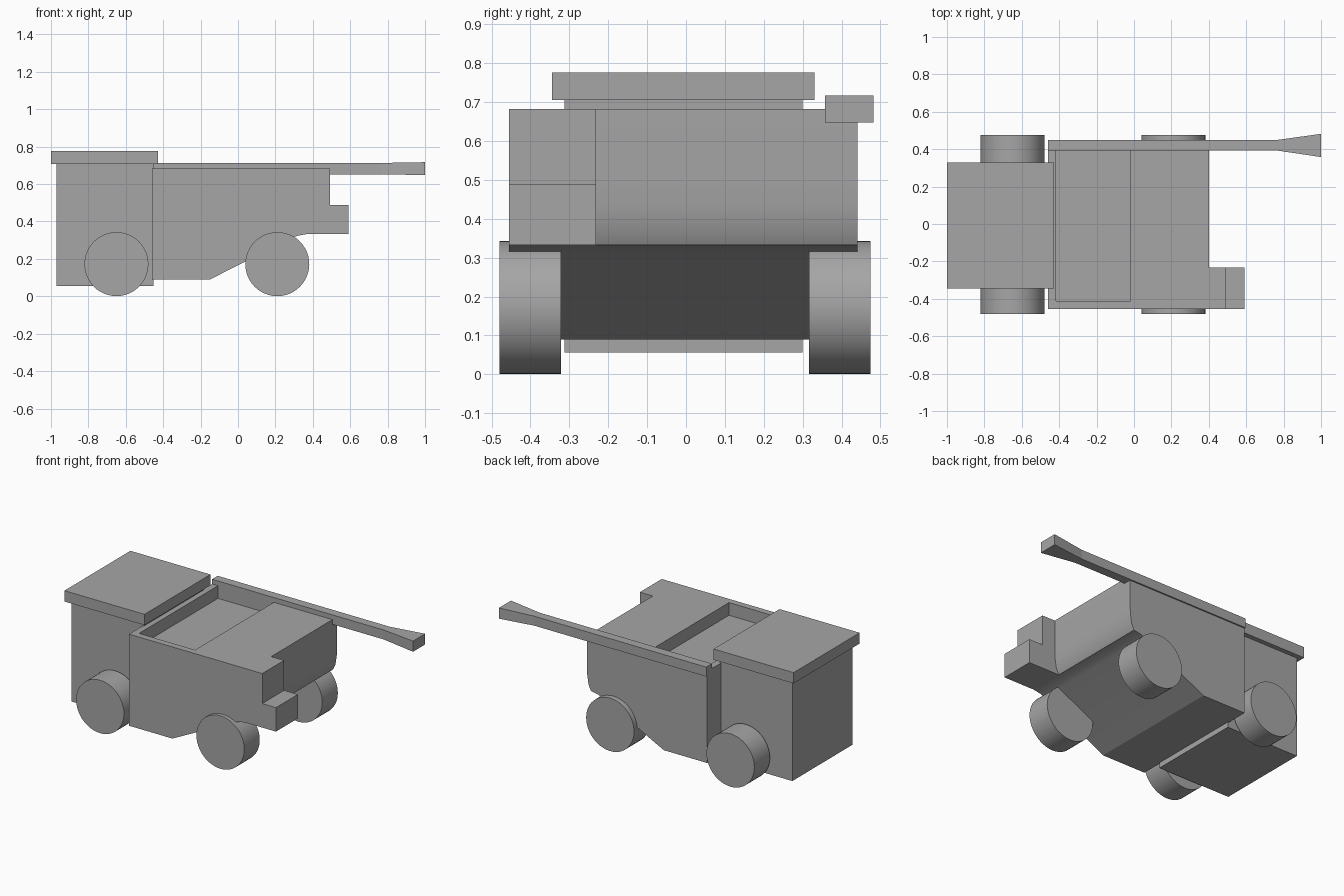
import bpy, bmesh, math
from mathutils import Matrix

cube = bpy.data.objects.get("Cube")
if cube:
    bpy.data.objects.remove(cube, do_unlink=True)

# Single plain grey material
GREY = (0.38, 0.38, 0.38, 1.0)
grey = bpy.data.materials.new("plain grey")
grey.use_nodes = True
grey.diffuse_color = GREY
grey.node_tree.nodes["Principled BSDF"].inputs["Base Color"].default_value = GREY


def finish(name, bm, smooth=False):
    bmesh.ops.recalc_face_normals(bm, faces=bm.faces)
    mesh = bpy.data.meshes.new(name)
    bm.to_mesh(mesh)
    bm.free()
    mesh.materials.append(grey)
    obj = bpy.data.objects.new(name, mesh)
    bpy.context.collection.objects.link(obj)
    if smooth:
        shade(obj)
    return obj


def select(obj):
    bpy.ops.object.select_all(action='DESELECT')
    obj.select_set(True)
    bpy.context.view_layer.objects.active = obj


def shade(obj):
    select(obj)
    bpy.ops.object.shade_smooth_by_angle(angle=math.radians(25))


def prism(name, points, low, high, plane="xz", smooth=False):
    """Extrude an outline along y (plane xz) or along z (plane xy)."""
    bm = bmesh.new()
    if plane == "xz":
        verts = [bm.verts.new((a, low, b)) for a, b in points]
        offset = (0, high - low, 0)
    else:
        verts = [bm.verts.new((a, b, low)) for a, b in points]
        offset = (0, 0, high - low)
    face = bm.faces.new(verts)
    side = bmesh.ops.extrude_face_region(bm, geom=[face])["geom"]
    bmesh.ops.translate(bm, vec=offset,
                        verts=[v for v in side if isinstance(v, bmesh.types.BMVert)])
    return finish(name, bm, smooth)


def box(name, x0, x1, y0, y1, z0, z1):
    return prism(name, [(x0, z0), (x1, z0), (x1, z1), (x0, z1)], y0, y1)


def wheel(name, x, y0, y1):
    bm = bmesh.new()
    place = Matrix.Translation((x, (y0 + y1) / 2, 0.172)) @ Matrix.Rotation(math.pi / 2, 4, 'X')
    bmesh.ops.create_cone(bm, cap_ends=True, segments=48, radius1=0.171,
                          radius2=0.171, depth=y1 - y0, matrix=place)
    return finish(name, bm, True)


# Rear compartment with its overhanging lid
box("rear_compartment", -0.97, -0.453, -0.313, 0.30, 0.056, 0.706)
box("rear_lid", -1.0, -0.428, -0.344, 0.33, 0.706, 0.776)

# Main body: sloped belly and rounded lower nose
body = prism("main_body", [
    (-0.46, 0.09), (-0.15, 0.09), (0.29, 0.312), (0.32, 0.324), (0.37, 0.333),
    (0.388, 0.37), (0.397, 0.43), (0.40, 0.5), (0.40, 0.682), (-0.46, 0.682),
], -0.455, 0.441)

# Shallow tray cut into the top of the body
cutter = box("tray_cutter", -0.418, -0.018, -0.413, 0.393, 0.60, 0.8)
cutter.hide_render = True
select(body)
cut = body.modifiers.new("tray", 'BOOLEAN')
cut.operation = 'DIFFERENCE'
cut.solver = 'EXACT'
cut.object = cutter
bpy.ops.object.modifier_apply(modifier=cut.name)
bpy.data.objects.remove(cutter, do_unlink=True)
shade(body)

# Stepped block on one corner of the nose
prism("nose_step", [
    (0.36, 0.333), (0.59, 0.333), (0.59, 0.488), (0.492, 0.488),
    (0.492, 0.682), (0.36, 0.682),
], -0.455, -0.232)

# Long side bar with a flared tip
bar = prism("side_bar", [
    (-0.46, 0.392), (0.77, 0.392), (1.0, 0.358), (1.0, 0.482),
    (0.77, 0.45), (-0.46, 0.45),
], 0.652, 0.713, plane="xy")
for v in bar.data.vertices:
    if v.co.x > 0.9:
        v.co.z += 0.004 if v.co.z > 0.68 else -0.004

# Two pairs of wheels
for label, x in (("rear", -0.65), ("front", 0.21)):
    wheel(label + "_wheel_right_side", x, -0.48, -0.322)
    wheel(label + "_wheel_left_side", x, 0.316, 0.475)
